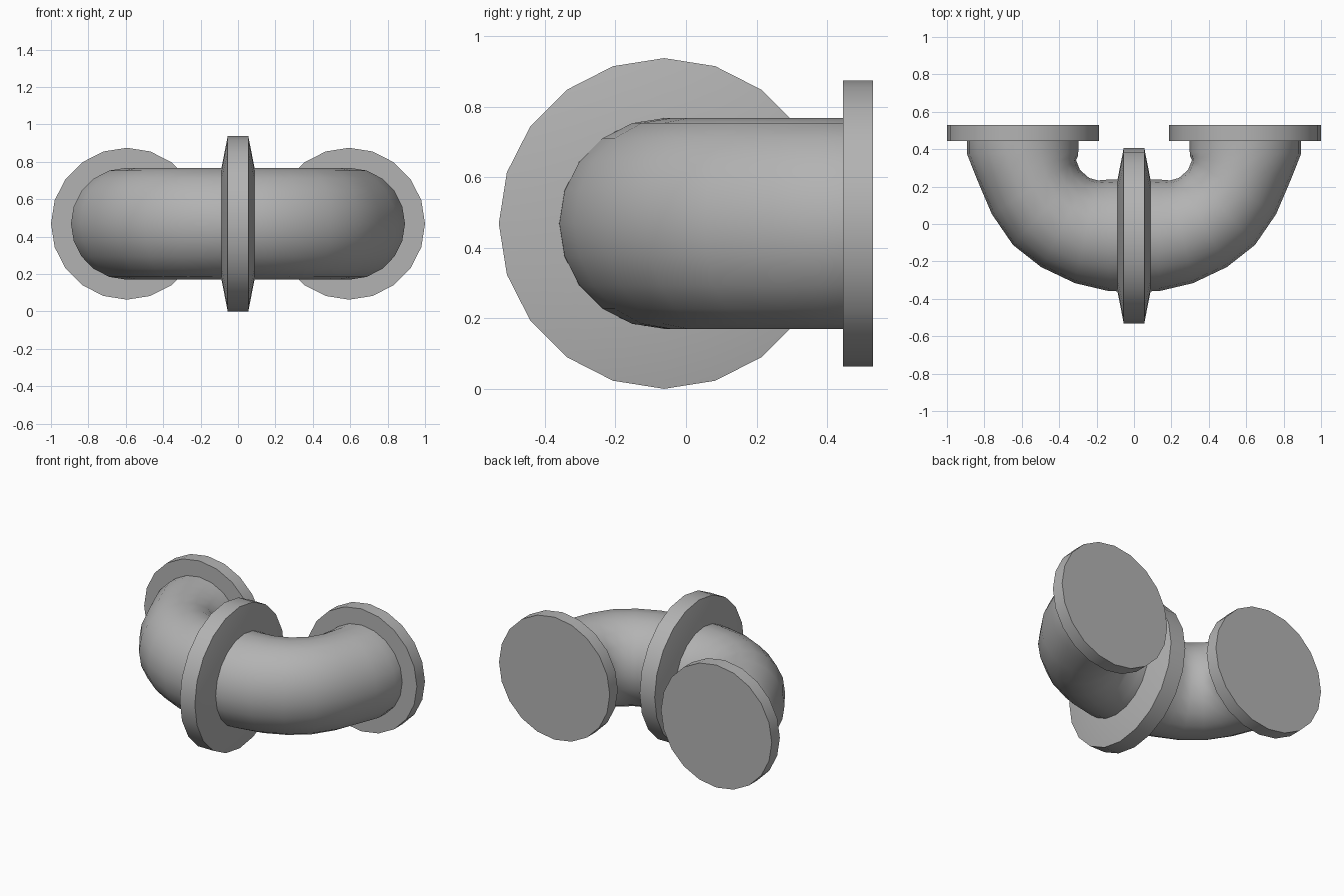
import bpy, bmesh, math
from mathutils import Vector

cube = bpy.data.objects.get("Cube")
if cube:
    bpy.data.objects.remove(cube, do_unlink=True)

SIDES = 20
AXIS_Z = 0.469
UP = Vector((0, 0, 1))

grey = bpy.data.materials.new("pipe grey")
grey.use_nodes = True
colour = (0.45, 0.45, 0.45, 1)
grey.diffuse_color = colour
grey.node_tree.nodes["Principled BSDF"].inputs["Base Color"].default_value = colour


def skin(name, rings, capped):
    """Join rings of (centre, half-axis a, half-axis b) into one smooth object."""
    bm = bmesh.new()
    loops = []
    for c, a, b in rings:
        loop = []
        for i in range(SIDES):
            t = math.tau * i / SIDES
            loop.append(bm.verts.new(c + a * math.cos(t) + b * math.sin(t)))
        loops.append(loop)
    for p, q in zip(loops, loops[1:]):
        for i in range(SIDES):
            j = (i + 1) % SIDES
            bm.faces.new((p[i], p[j], q[j], q[i]))
    if capped:
        bm.faces.new(loops[0])
        bm.faces.new(loops[-1])
    bmesh.ops.recalc_face_normals(bm, faces=bm.faces)
    mesh = bpy.data.meshes.new(name)
    bm.to_mesh(mesh)
    bm.free()
    obj = bpy.data.objects.new(name, mesh)
    bpy.context.collection.objects.link(obj)
    mesh.materials.append(grey)
    bpy.ops.object.select_all(action='DESELECT')
    obj.select_set(True)
    bpy.context.view_layer.objects.active = obj
    bpy.ops.object.shade_smooth_by_angle(angle=math.radians(30))
    return obj


def flange(name, centre, axis, profile):
    """Turn a profile of (offset along axis, radius) into a disc."""
    side = axis.cross(UP)
    skin(name, [(centre + axis * d, side * r, UP * r) for d, r in profile], True)


# Curved pipe: outer and inner wall points of one half, mirrored for the other
half = [((0.893, 0.47), (0.298, 0.47)),
        ((0.893, 0.375), (0.298, 0.385)),
        ((0.842, 0.245), (0.300, 0.362)),
        ((0.760, 0.053), (0.310, 0.342)),
        ((0.647, -0.112), (0.289, 0.289)),
        ((0.497, -0.230), (0.240, 0.246)),
        ((0.316, -0.316), (0.193, 0.233)),
        ((0.134, -0.359), (0.134, 0.238)),
        ((0.0, -0.361), (0.0, 0.237))]
mirrored = [((-o[0], o[1]), (-i[0], i[1])) for o, i in half[-2::-1]]
rings = []
for o, i in half + mirrored:
    outer, inner = Vector((*o, AXIS_Z)), Vector((*i, AXIS_Z))
    rings.append(((outer + inner) / 2, (outer - inner) / 2, UP * 0.299))
skin("curved_pipe", rings, False)

# Middle collar with tapered faces
flange("middle_collar", Vector((0, -0.062, AXIS_Z)), Vector((1, 0, 0)),
       [(-0.088, 0.3), (-0.055, AXIS_Z), (0.055, AXIS_Z), (0.088, 0.3)])

# Closed end flanges
for name, s in (("left_end_flange", 1), ("right_end_flange", -1)):
    flange(name, Vector((s * 0.594, 0, AXIS_Z)), Vector((0, 1, 0)),
           [(0.445, 0.406), (0.53, 0.406)])
